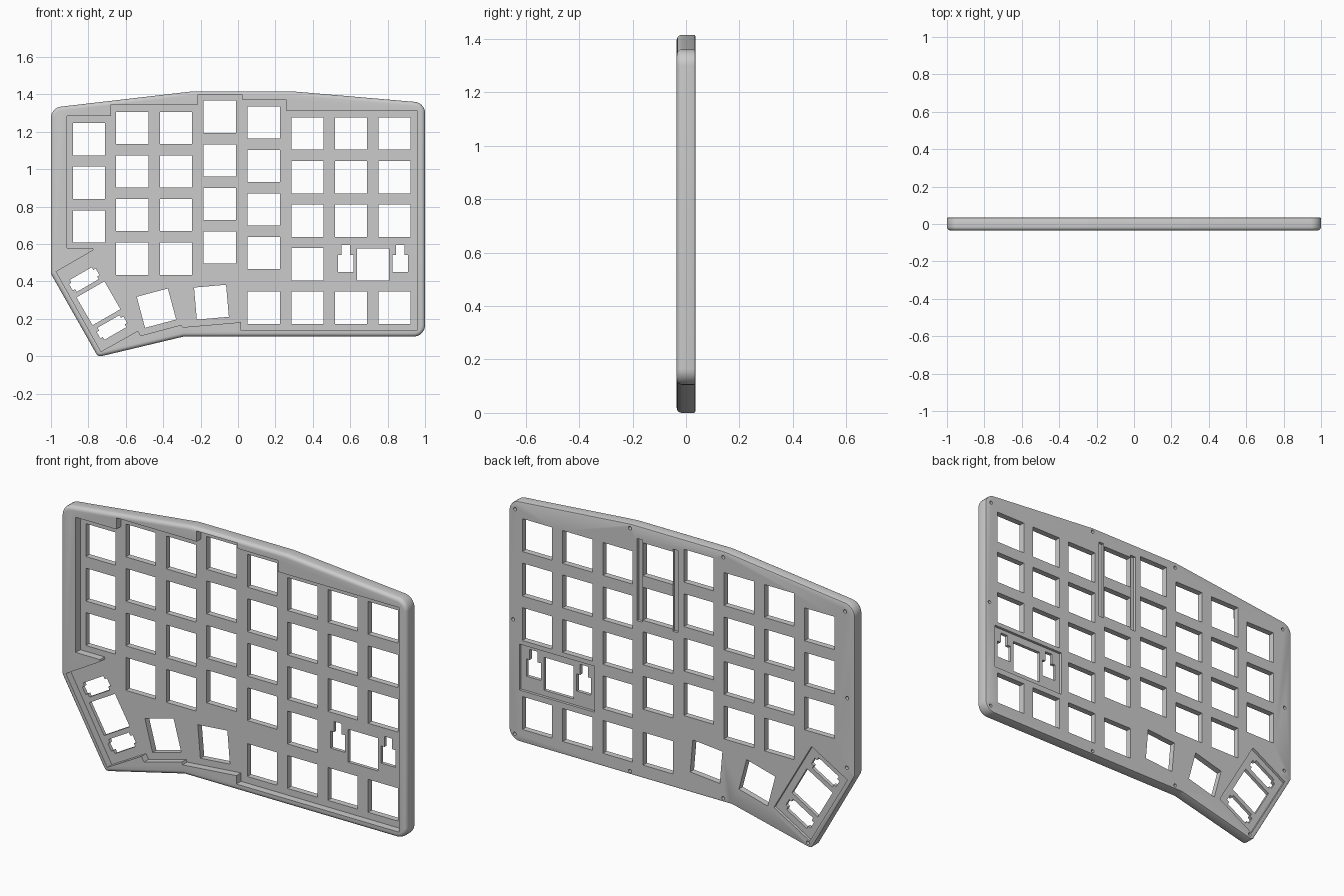
import bpy, bmesh, math
from mathutils import Vector

if "Cube" in bpy.data.objects:
    bpy.data.objects.remove(bpy.data.objects["Cube"])

BACK, FRONT, FLOOR = 0.035, -0.035, 0.003
HOLE, PITCH = 0.172, 0.2328


def rounded(corners, steps=7):
    """Turn (x, z, radius) corners into a filleted outline of (point, outward normal)."""
    out = []
    for i, (x, z, r) in enumerate(corners):
        p = Vector((x, z))
        a = (Vector(corners[i - 1][:2]) - p).normalized()
        b = (Vector(corners[(i + 1) % len(corners)][:2]) - p).normalized()
        half = a.angle(b) / 2
        start, end = p + a * (r / math.tan(half)), p + b * (r / math.tan(half))
        c = p + (a + b).normalized() * (r / math.sin(half))
        turn = a.x * b.y - a.y * b.x            # sign tells convex from concave
        side = 1 if turn > 0 else -1            # corners run clockwise
        for k in range(steps + 1):
            d = (start.lerp(end, k / steps) - c).normalized()
            out.append((c + d * r, d * side))
    return out


def placed(pts, cx, cz, deg=0):
    a = math.radians(deg)
    return [(cx + x * math.cos(a) - z * math.sin(a), cz + x * math.sin(a) + z * math.cos(a)) for x, z in pts]


def rect(w, h):
    return [(-w / 2, -h / 2), (w / 2, -h / 2), (w / 2, h / 2), (-w / 2, h / 2)]


def add_stack(bm, layers):
    """Closed solid through layers of (points, y)."""
    rings = [[bm.verts.new((p[0], y, p[1])) for p in pts] for pts, y in layers]
    n = len(rings[0])
    bm.faces.new(rings[0])
    bm.faces.new(rings[-1][::-1])
    for lo, hi in zip(rings, rings[1:]):
        for i in range(n):
            bm.faces.new((lo[i], lo[i - 1], hi[i - 1], hi[i]))


def finish(bm, name):
    bmesh.ops.recalc_face_normals(bm, faces=bm.faces[:])
    me = bpy.data.meshes.new(name)
    bm.to_mesh(me)
    bm.free()
    ob = bpy.data.objects.new(name, me)
    bpy.context.collection.objects.link(ob)
    return ob


def cut(target, prisms, name):
    bm = bmesh.new()
    for pts, y0, y1 in prisms:
        add_stack(bm, [(pts, y0), (pts, y1)])
    cutter = finish(bm, name)
    cutter.hide_render = True
    mod = target.modifiers.new(name, 'BOOLEAN')
    mod.operation, mod.object = 'DIFFERENCE', cutter
    # take the first solver that gives a solid result
    for solver in ('EXACT', 'MANIFOLD', 'FLOAT'):
        mod.solver = solver
        bpy.context.view_layer.update()
        graph = bpy.context.evaluated_depsgraph_get()
        me = bpy.data.meshes.new_from_object(target.evaluated_get(graph))
        print(name, solver, len(me.polygons))
        if len(me.polygons) > 20:
            break
    target.modifiers.clear()
    if len(me.polygons) > 20:
        target.data = me
    bpy.data.objects.remove(cutter)


# Case body with rounded front and slightly softened back edge
outline = rounded([(-1, .44, .03), (-1, 1.328, .06), (-.25, 1.415, .12), (.3, 1.415, .12),
                   (1, 1.355, .06), (1, .105, .06), (-.29, .105, .05), (-.748, -.004, .025)])
low = min(p.y for p, n in outline)
layers = []
for r, y, sign, seg in ((.02, FRONT, 1, 5), (.006, BACK, -1, 2)):
    arc = []
    for k in range(seg + 1):
        t = k / seg * math.pi / 2
        inset = r * (1 - math.sin(t))
        arc.append(([(p.x - n.x * inset, p.y - low - n.y * inset) for p, n in outline],
                    y + sign * r * (1 - math.cos(t))))
    layers += arc if sign > 0 else arc[::-1]
bm = bmesh.new()
add_stack(bm, layers)
case = finish(bm, "keyboard_case")

# Stepped recess around the keys
recess = [(-.915, 1.285), (-.68, 1.285), (-.68, 1.345), (-.215, 1.345), (-.215, 1.4), (.022, 1.4),
          (.022, 1.372), (.257, 1.372), (.257, 1.313), (.957, 1.313), (.957, .138), (.015, .138),
          (.015, .182), (-.297, .155), (-.302, .168), (-.52, .11), (-.535, .136), (-.733, .025),
          (-.972, .452), (-.772, .568), (-.775, .578), (-.915, .578)]
cut(case, [(recess, -.1, FLOOR)], "recess_cutter")

# Back pockets: stabiliser areas, controller grooves and screw holes
WIDE, THUMB = (.722, .49), (-.746, .283)
pockets = [(placed(rect(.435, .24), .722, .495), .021, .1),
           (placed(rect(.435, .24), *THUMB, -60), .021, .1)]
for gx in (.036, .243):
    pockets.append((placed(rect(.03, .43), gx, 1.135), .021, .1))
disc = [(.009 * math.cos(i * math.pi / 8), .009 * math.sin(i * math.pi / 8)) for i in range(16)]
for x, z in ((.965, 1.315), (.3, 1.393), (-.24, 1.385), (-.945, 1.29), (.976, .735), (-.957, .84),
             (.967, .138), (.3, .122), (-.24, .124), (-.955, .475), (-.73, .022)):
    pockets.append((placed(disc, x, z), .01, .1))
cut(case, pockets, "pocket_cutter")

# Key openings: column x, top row z, rows present
holes = []
for x, top, rows in ((-.797, 1.16, (0, 1, 2)), (-.565, 1.22, range(4)), (-.331, 1.22, range(4)),
                     (-.098, 1.28, range(4)), (.138, 1.25, range(4)), (.371, 1.19, range(5)),
                     (.604, 1.19, (0, 1, 2, 4)), (.837, 1.19, (0, 1, 2, 4))):
    holes += [placed(rect(HOLE, HOLE), x, top - r * PITCH) for r in rows]
for x, z, deg in ((.138, .259, 0), (-.142, .289, 5), (-.436, .257, 15), (*WIDE, 0), (*THUMB, -60)):
    holes.append(placed(rect(HOLE, HOLE), x, z, deg))

# Stabiliser openings beside the two wide keys
for side in (-1, 1):
    stem = [(-.042, -.04), (.042, -.04), (.042, .05), (.022, .05), (.022, .105), (-.022, .105),
            (-.022, .05), (-.042, .05)]
    holes.append(placed([(x + side * .146, z) for x, z in stem], *WIDE))
    notched = [(-.037, -.07), (-.02, -.07), (-.02, -.085), (.02, -.085), (.02, -.07), (.037, -.07),
               (.037, .065), (.02, .065), (.02, .08), (-.02, .08), (-.02, .065), (-.037, .065)]
    holes.append(placed([(x + side * .148, z) for x, z in notched], *THUMB, -60))
cut(case, [(h, -.1, .1) for h in holes], "hole_cutter")

# Smooth the fillets, keep cut edges sharp
bpy.ops.object.select_all(action='DESELECT')
case.select_set(True)
bpy.context.view_layer.objects.active = case
bpy.ops.object.shade_smooth_by_angle(angle=math.radians(30))
